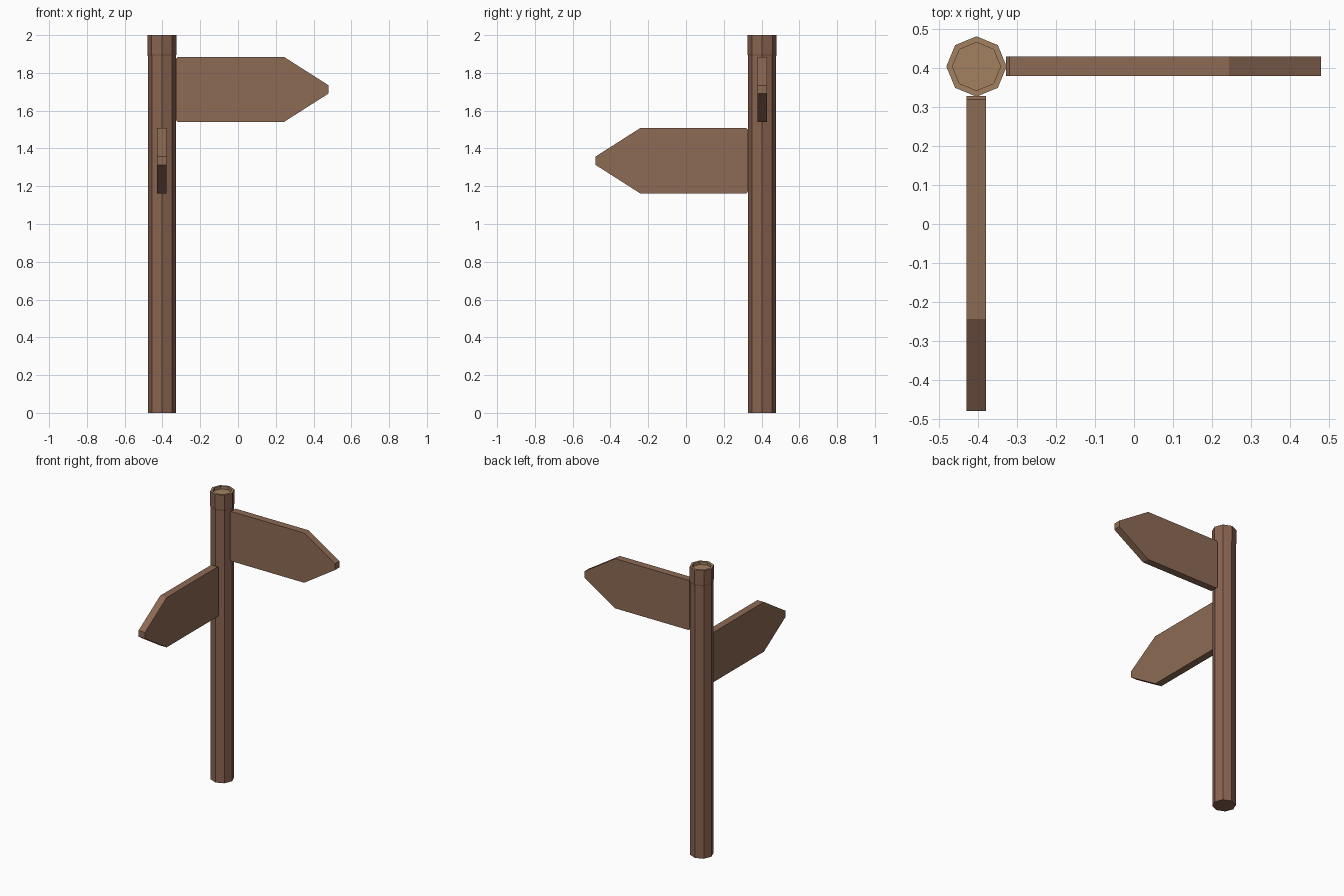
import bpy, bmesh
from math import cos, sin, pi
from mathutils import Matrix

if "Cube" in bpy.data.objects:
    bpy.data.objects.remove(bpy.data.objects["Cube"])

CX, CY = -0.403, 0.403


def material(name, rgb):
    m = bpy.data.materials.new(name)
    m.diffuse_color = (*rgb, 1)
    m.use_nodes = True
    m.node_tree.nodes["Principled BSDF"].inputs["Base Color"].default_value = m.diffuse_color
    return m


post_wood = material("post_wood", (0.25, 0.125, 0.08))
board_wood = material("board_wood", (0.27, 0.145, 0.09))
cut_wood = material("cut_wood", (0.36, 0.22, 0.12))


def finish(name, bm, mats):
    bmesh.ops.recalc_face_normals(bm, faces=bm.faces)
    me = bpy.data.meshes.new(name)
    bm.to_mesh(me)
    bm.free()
    for m in mats:
        me.materials.append(m)
    ob = bpy.data.objects.new(name, me)
    bpy.context.collection.objects.link(ob)
    return ob


# Octagonal post: slightly wider collar at the top and a shallow recess in its end
def make_post():
    profile = [(0.0747, 0), (0.0747, 1.89), (0.0772, 1.90), (0.0772, 2.0),
               (0.0615, 2.0), (0.0615, 1.98)]
    bm = bmesh.new()
    rings = [[bm.verts.new((CX + r * cos(i * pi / 4), CY + r * sin(i * pi / 4), z))
              for i in range(8)] for r, z in profile]
    for k, (a, b) in enumerate(zip(rings, rings[1:])):
        for i in range(8):
            j = (i + 1) % 8
            f = bm.faces.new((a[i], a[j], b[j], b[i]))
            f.material_index = 1 if k >= 3 else 0
    bm.faces.new(rings[0])
    bm.faces.new(rings[-1]).material_index = 1
    return finish("post", bm, [post_wood, cut_wood])


# Arrow board: half outline mirrored about its centre line, extruded to thickness
def make_board(name, z, angle):
    half = [(0.075, 0.163), (0.084, 0.1725), (0.646, 0.1725), (0.882, 0.022)]
    outline = half + [(d, -h) for d, h in reversed(half)]
    bm = bmesh.new()
    face = bm.faces.new([bm.verts.new((d, -0.025, h)) for d, h in outline])
    ext = bmesh.ops.extrude_face_region(bm, geom=[face])
    moved = [g for g in ext["geom"] if isinstance(g, bmesh.types.BMVert)]
    bmesh.ops.translate(bm, verts=moved, vec=(0, 0.05, 0))
    bm.transform(Matrix.Translation((CX, CY, z)) @ Matrix.Rotation(angle, 4, 'Z'))
    return finish(name, bm, [board_wood])


make_post()
make_board("upper_board", 1.7125, 0)
make_board("lower_board", 1.335, -pi / 2)
